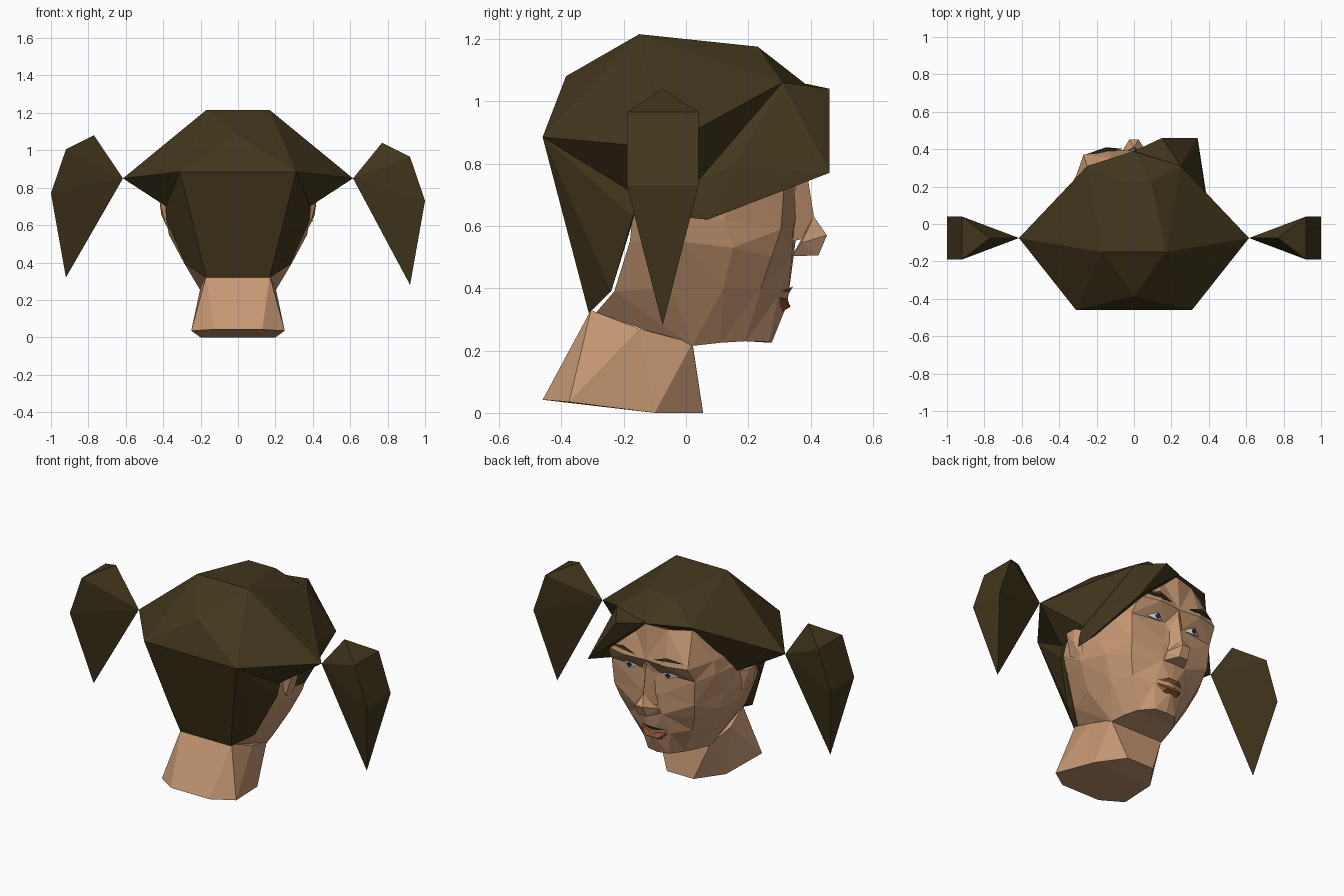
import bpy, bmesh


def material(name, rgb):
    m = bpy.data.materials.new(name)
    m.diffuse_color = (*rgb, 1)
    return m


SKIN = material("skin", (0.56, 0.31, 0.17))
HAIR = material("hair", (0.055, 0.037, 0.012))
LIP = material("lip", (0.25, 0.08, 0.03))
WHITE = material("eye_white", (0.6, 0.6, 0.6))
BLUE = material("iris_blue", (0.02, 0.03, 0.07))


def finish(name, bm, mat):
    bmesh.ops.recalc_face_normals(bm, faces=bm.faces[:])
    me = bpy.data.meshes.new(name)
    bm.to_mesh(me)
    bm.free()
    me.materials.append(mat)
    ob = bpy.data.objects.new(name, me)
    bpy.context.collection.objects.link(ob)
    return ob


def mirror(pts):
    return [(-x, y, z) for x, y, z in pts]


def sym(pts):
    return pts + mirror([p for p in pts if p[0] != 0])


def hull(name, pts, mat):
    """Faceted solid: convex hull of a few corner points."""
    bm = bmesh.new()
    for p in pts:
        bm.verts.new(p)
    bmesh.ops.convex_hull(bm, input=bm.verts[:])
    loose = [v for v in bm.verts if not v.link_faces]
    bmesh.ops.delete(bm, geom=loose, context='VERTS')
    return finish(name, bm, mat)


def loft(name, half_rings, mat):
    """Skin over rings given as right halves, front to back."""
    bm = bmesh.new()
    rings = []
    for half in half_rings:
        ring = half + mirror([p for p in half[::-1] if p[0] != 0])
        rings.append([bm.verts.new(p) for p in ring])
    n = len(rings[0])
    for a, b in zip(rings, rings[1:]):
        for i in range(n):
            j = (i + 1) % n
            bm.faces.new((a[i], a[j], b[j], b[i]))
    bm.faces.new(rings[0])
    bm.faces.new(rings[-1])
    bmesh.ops.triangulate(bm, faces=bm.faces[:])
    return finish(name, bm, mat)


def pair(name, pts, mat):
    hull(name + "_right", pts, mat)
    hull(name + "_left", mirror(pts), mat)


# Head: jaw, mouth, nose base, cheek, eye, brow and hairline rings
loft("head", [
    [(0, .275, .225), (.07, .265, .228), (.13, .19, .23), (.16, .11, .225), (.18, .02, .215), (.16, -.29, .32)],
    [(0, .325, .35), (.10, .295, .37), (.21, .24, .40), (.27, .12, .40), (.29, -.05, .40), (.24, -.23, .39)],
    [(0, .345, .50), (.08, .34, .50), (.25, .275, .50), (.33, .15, .53), (.37, -.02, .55), (.33, -.18, .55)],
    [(0, .36, .62), (.07, .345, .62), (.27, .305, .59), (.35, .12, .62), (.385, -.02, .65), (.37, -.17, .65)],
    [(0, .37, .75), (.06, .34, .75), (.28, .315, .74), (.34, .20, .76), (.38, 0, .77), (.36, -.2, .77)],
    [(0, .39, .83), (.14, .402, .83), (.27, .37, .83), (.33, .20, .84), (.37, 0, .80), (.34, -.2, .80)],
    [(0, .375, 1.04), (.12, .35, 1.03), (.24, .28, 1.03), (.29, .15, .95), (.36, -.02, .86), (.3, -.2, .86)],
], SKIN)

# Neck
loft("neck", [
    [(.09, .055, 0), (.20, -.10, 0), (.25, -.375, .035), (.13, -.46, .042)],
    [(.08, .02, .23), (.18, .02, .225), (.20, -.15, .27), (.17, -.305, .33)],
], SKIN)

# Nose
hull("nose_bridge", sym([(0, .385, .79), (.035, .34, .76), (0, .405, .63),
                         (.055, .34, .55), (0, .42, .57)]), SKIN)
hull("nose_tip", sym([(0, .41, .63), (.025, .452, .57), (.03, .425, .505),
                      (.075, .37, .545), (.07, .34, .503)]), SKIN)

# Mouth
hull("upper_lip", sym([(.11, .29, .385), (.035, .343, .405), (0, .337, .395),
                       (0, .325, .375)]), LIP)
hull("lower_lip", sym([(.10, .29, .38), (.04, .335, .34), (.05, .31, .325),
                       (0, .322, .375)]), LIP)

# Eyes, eyebrows, ears
pair("eye", [(.07, .335, .75), (.13, .36, .775), (.195, .33, .755),
             (.13, .355, .735), (.13, .32, .75)], WHITE)
pair("iris", [(.112, .363, .755), (.13, .366, .773), (.148, .361, .755),
              (.13, .363, .738), (.13, .34, .755)], BLUE)
pair("eyebrow", [(.06, .402, .85), (.15, .407, .885), (.25, .375, .86),
                 (.15, .41, .865), (.15, .38, .87)], HAIR)
pair("ear", [(.36, .03, .72), (.42, -.01, .73), (.42, -.08, .73), (.41, -.03, .655),
             (.36, 0, .55), (.36, -.12, .70), (.385, -.09, .60)], SKIN)

# Hair cap, nape and the overhangs running out to the bunches
hull("hair_cap", sym([(.17, -.15, 1.215), (.09, .23, 1.175), (0, .39, 1.05), (.25, .31, 1.06),
                      (.615, -.075, .85), (.31, -.46, .885), (0, -.385, 1.08)]), HAIR)
hull("hair_nape", sym([(.31, -.46, .885), (.17, -.312, .32), (.28, -.24, .39),
                       (.385, -.17, .63), (.39, -.12, .78)]), HAIR)
pair("hair_overhang", [(.615, -.075, .85), (.31, -.46, .885), (.25, .31, 1.06),
                       (.385, -.16, .70), (.375, .04, .73)], HAIR)

# Fringe swept to one side
hull("fringe", [(0, .39, 1.055), (.15, .46, 1.04), (.34, .46, .77), (.40, .07, .62),
                (.39, -.03, .63), (.39, -.04, .72), (.38, .15, .79), (.25, .31, 1.06)], HAIR)

# Hair bunches; the left one hangs slightly higher
bunch = [(.615, -.075, .85), (.77, -.075, 1.04),
         (.92, .04, .965), (.92, -.19, .965),
         (1, .04, .73), (1, -.19, .73), (.92, -.075, .28)]
hull("bunch_right", bunch, HAIR)
hull("bunch_left", mirror(bunch[:1] + [(x, y, z + .04) for x, y, z in bunch[1:]]), HAIR)
